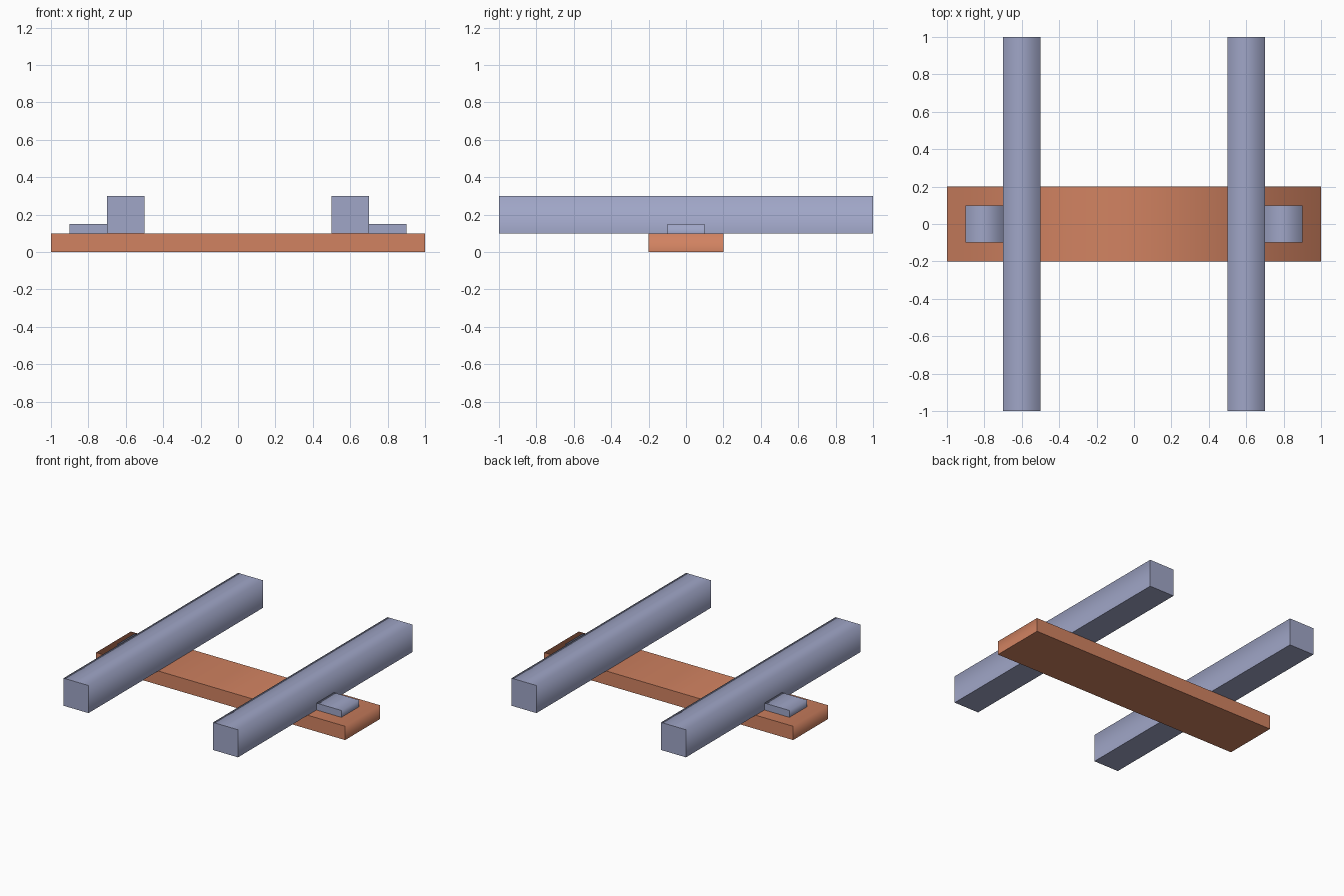
import bpy, bmesh

if "Cube" in bpy.data.objects:
    bpy.data.objects.remove(bpy.data.objects["Cube"])


def material(name, rgb):
    m = bpy.data.materials.new(name)
    m.diffuse_color = (*rgb, 1.0)
    m.use_nodes = True
    m.node_tree.nodes["Principled BSDF"].inputs["Base Color"].default_value = m.diffuse_color
    return m


plank_mat = material("terracotta", (0.64, 0.225, 0.12))
bar_mat = material("blue_grey", (0.35, 0.38, 0.57))


def box(name, lo, hi, mat):
    """Box from two corners, shaded smoothly over its long upper edges only."""
    bm = bmesh.new()
    bmesh.ops.create_cube(bm, size=1.0)
    for v in bm.verts:
        for i in range(3):
            v.co[i] = hi[i] if v.co[i] > 0 else lo[i]
    bmesh.ops.recalc_face_normals(bm, faces=bm.faces)
    for f in bm.faces:
        f.smooth = True
    for e in bm.edges:
        a, b = e.verts
        along_y = abs(a.co.y - b.co.y) > 1e-5
        on_top = min(a.co.z, b.co.z) > lo[2] + 1e-5
        e.smooth = along_y and on_top
    me = bpy.data.meshes.new(name)
    bm.to_mesh(me)
    bm.free()
    me.materials.append(mat)
    ob = bpy.data.objects.new(name, me)
    bpy.context.collection.objects.link(ob)
    return ob


# Cross plank
box("cross_plank", (-1, -0.2, 0), (1, 0.2, 0.1), plank_mat)

# Long rails with a small outer plate beside each
for side, s in (("left", -1), ("right", 1)):
    x0, x1 = sorted((s * 0.5, s * 0.7))
    box(side + "_rail", (x0, -1, 0.1), (x1, 1, 0.3), bar_mat)
    x0, x1 = sorted((s * 0.7, s * 0.9))
    box(side + "_plate", (x0, -0.1, 0.1), (x1, 0.1, 0.15), bar_mat)
